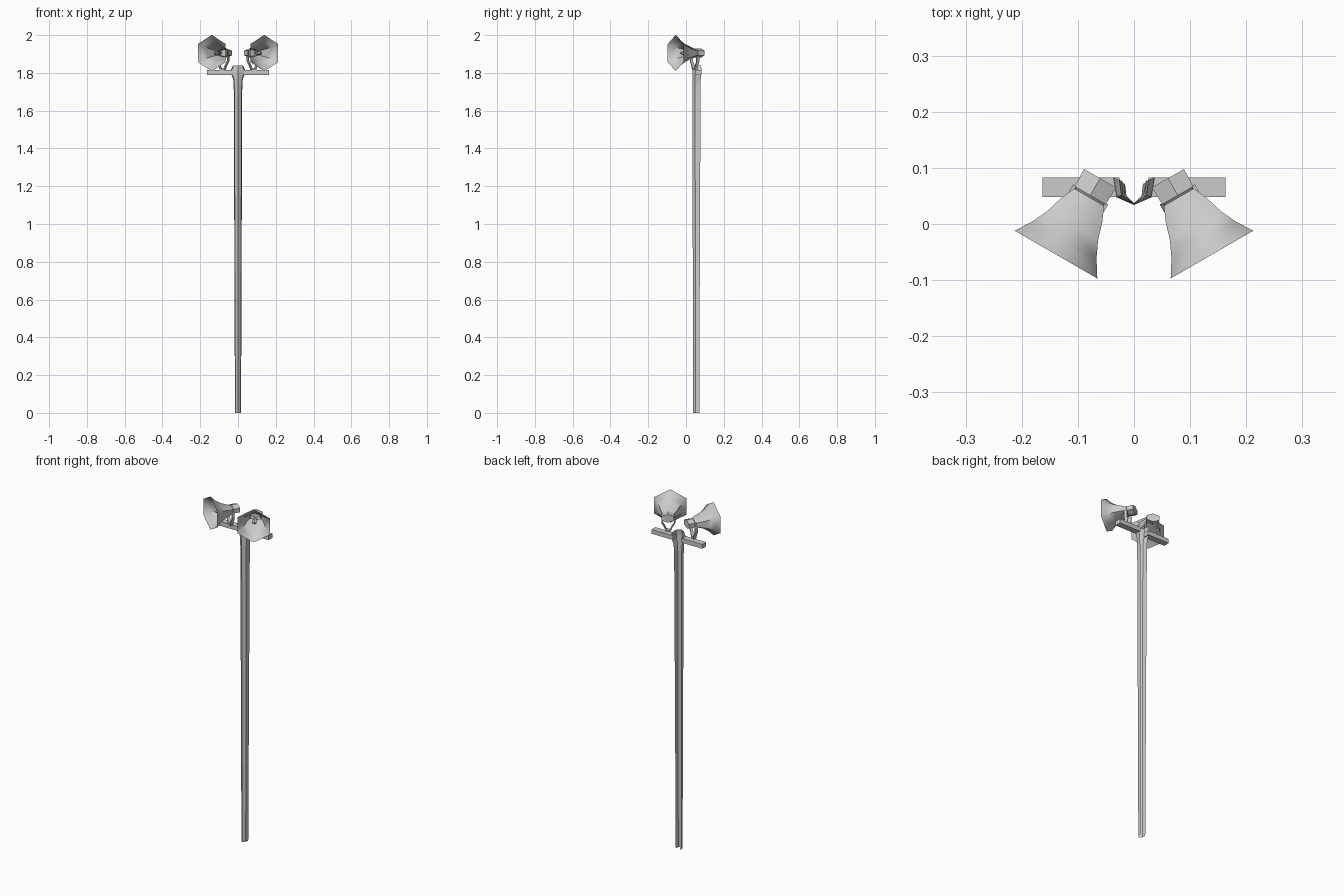
import bpy, bmesh, math
from mathutils import Matrix, Vector

if "Cube" in bpy.data.objects:
    bpy.data.objects.remove(bpy.data.objects["Cube"])


def make_object(name, rings, closed=True, cap_end=False, matrix=None, smooth=35):
    """Loft rings of points into one mesh object."""
    bm = bmesh.new()
    loops = [[bm.verts.new(p) for p in ring] for ring in rings]
    for a, b in zip(loops, loops[1:]):
        n = len(a)
        for i in range(n if closed else n - 1):
            j = (i + 1) % n
            bm.faces.new((a[i], a[j], b[j], b[i]))
    if cap_end:
        bm.faces.new(loops[-1])
    bmesh.ops.recalc_face_normals(bm, faces=bm.faces)
    mesh = bpy.data.meshes.new(name)
    bm.to_mesh(mesh)
    bm.free()
    ob = bpy.data.objects.new(name, mesh)
    bpy.context.collection.objects.link(ob)
    if matrix:
        mesh.transform(matrix)
        if matrix.determinant() < 0:
            mesh.flip_normals()
    mesh.shade_smooth()
    mesh.set_sharp_from_angle(angle=math.radians(smooth))
    return ob


def hexagon(y, half_width, radius):
    # pointed top and bottom, flat sides
    return [(half_width * math.sin(k * math.pi / 3) / 0.866, y,
             radius * math.cos(k * math.pi / 3)) for k in range(6)]


def box(name, lo, hi, matrix=None):
    bm = bmesh.new()
    bmesh.ops.create_cube(bm, size=1)
    lo, hi = Vector(lo), Vector(hi)
    for v in bm.verts:
        v.co = (lo + hi) / 2 + Vector(a * b for a, b in zip(v.co, hi - lo))
    mesh = bpy.data.meshes.new(name)
    bm.to_mesh(mesh)
    bm.free()
    if matrix:
        mesh.transform(matrix)
        if matrix.determinant() < 0:
            mesh.flip_normals()
    ob = bpy.data.objects.new(name, mesh)
    bpy.context.collection.objects.link(ob)


# Pole: half shell, open at the back, flaring into a head at the top
stations = [(0, .016, .071, .037), (.75, .019, .073, .036), (1.70, .022, .077, .034),
            (1.765, .025, .078, .034), (1.80, .038, .082, .034),
            (1.82, .036, .082, .035), (1.84, .026, .079, .037)]
make_object("pole", [[(-w, yb, z), (-w * .85, yf + .014, z), (0, yf, z),
                      (w * .85, yf + .014, z), (w, yb, z)]
                     for z, w, yb, yf in stations], closed=False)

for side, label in ((1, "right"), (-1, "left")):
    mirror = Matrix.Diagonal((side, 1, 1, 1))
    # Local horn frame: origin at the mouth centre, local +y runs back along the axis
    frame = (mirror @ Matrix.Translation((.139, -.0545, 1.905))
             @ Matrix.Rotation(math.radians(30), 4, 'Z'))

    # Crossarm
    box(label + "_crossarm", (.026, .048, 1.79), (.163, .083, 1.815), mirror)

    # Flared six-sided horn, open at the mouth
    make_object(label + "_horn", [hexagon(*r) for r in (
        (0, .085, .096), (.03, .066, .066), (.06, .052, .046),
        (.09, .043, .033), (.118, .031, .022))], matrix=frame, smooth=50)

    # Driver at the rear of the horn
    make_object(label + "_driver", [hexagon(*r) for r in (
        (.116, .026, .02), (.122, .032, .025), (.157, .033, .024))],
        cap_end=True, matrix=frame)

    # Small plug inside the horn
    make_object(label + "_plug", [hexagon(*r) for r in (
        (.10, .005, .005), (.045, .012, .012), (.03, .004, .004))],
        cap_end=True, matrix=frame)

    # U-shaped yoke carrying the horn on the crossarm
    path = [(-.036, -.015), (-.036, -.045), (-.022, -.068), (-.014, -.09),
            (.014, -.09), (.022, -.068), (.036, -.045), (.036, -.015)]
    inner = [(-.030, -.015), (-.030, -.042), (-.017, -.064), (-.008, -.082),
             (.008, -.082), (.017, -.064), (.030, -.042), (.030, -.015)]
    make_object(label + "_yoke", [[(a, .108, c), (a, .124, c), (b, .124, d), (b, .108, d)]
                                  for (a, c), (b, d) in zip(path, inner)],
                cap_end=True, matrix=frame)
